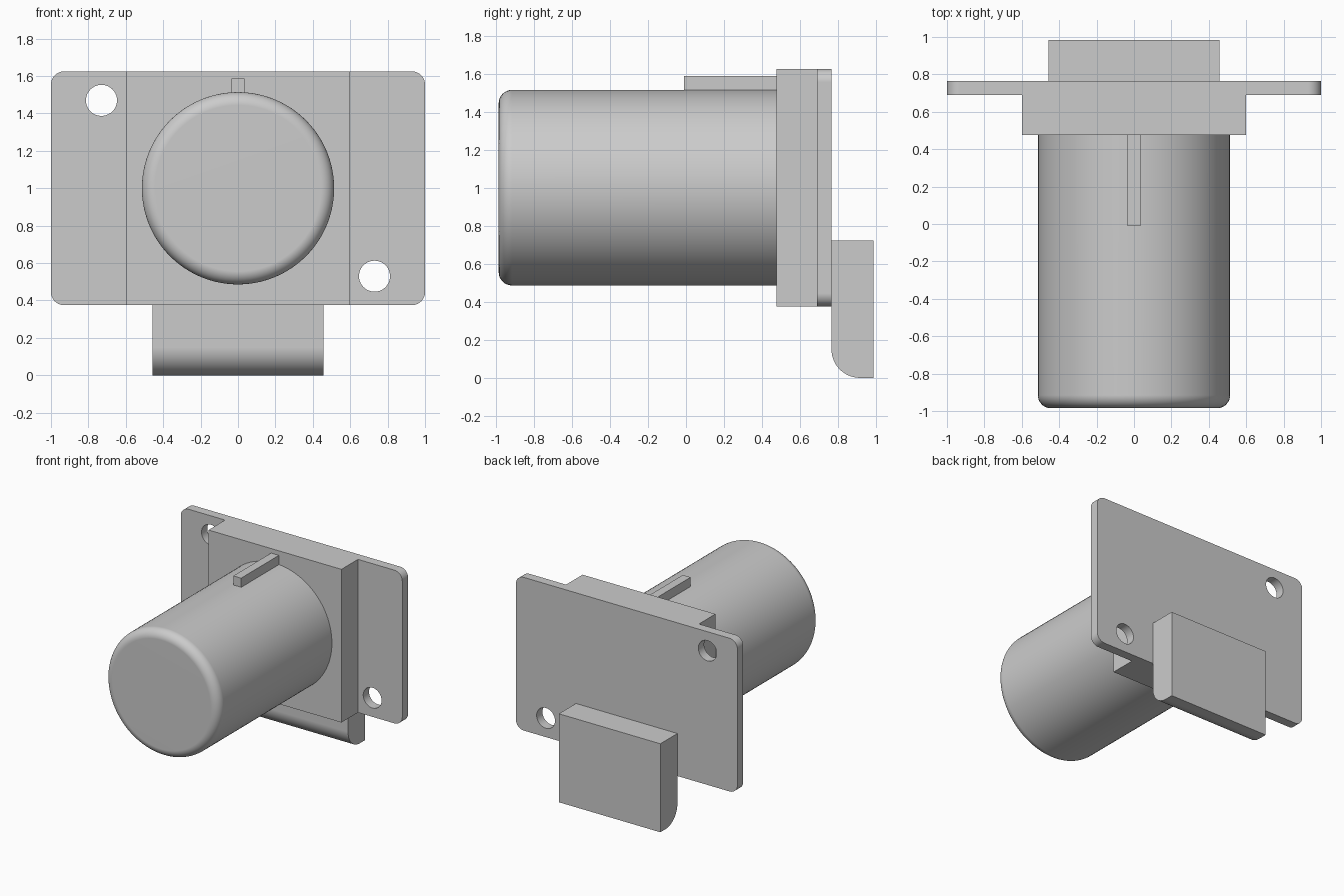
import bpy
import bmesh
from math import cos, sin, pi, radians
from mathutils import Vector

cube = bpy.data.objects.get("Cube")
if cube:
    bpy.data.objects.remove(cube, do_unlink=True)

# One plain grey for every part
grey = bpy.data.materials.new("plain grey")
grey.use_nodes = True
grey.diffuse_color = (0.6, 0.6, 0.6, 1)
grey.node_tree.nodes["Principled BSDF"].inputs["Base Color"].default_value = grey.diffuse_color


def arc(cx, cy, r, start, end, steps):
    """Points on an arc, angles in degrees."""
    angles = [radians(start + (end - start) * i / steps) for i in range(steps + 1)]
    return [(cx + r * cos(a), cy + r * sin(a)) for a in angles]


def finish(name, bm, smooth=False):
    bmesh.ops.recalc_face_normals(bm, faces=bm.faces[:])
    mesh = bpy.data.meshes.new(name)
    bm.to_mesh(mesh)
    bm.free()
    mesh.materials.append(grey)
    obj = bpy.data.objects.new(name, mesh)
    bpy.context.collection.objects.link(obj)
    if smooth:
        bpy.ops.object.select_all(action="DESELECT")
        obj.select_set(True)
        bpy.context.view_layer.objects.active = obj
        bpy.ops.object.shade_smooth_by_angle(angle=radians(30))
        # Keep the large faces flat beside their rounded edges
        weighted = obj.modifiers.new("flat faces", "WEIGHTED_NORMAL")
        weighted.keep_sharp = True
    return obj


def box(name, x, y, z):
    bm = bmesh.new()
    bmesh.ops.create_cube(bm, size=1)
    for v in bm.verts:
        v.co = [lo + (c + 0.5) * (hi - lo) for c, (lo, hi) in zip(v.co, (x, y, z))]
    return finish(name, bm)


def prism(name, loops, place, direction):
    """Fill closed outlines (inner ones become holes) and extrude them."""
    bm = bmesh.new()
    edges = []
    for loop in loops:
        verts = [bm.verts.new(place(*p)) for p in loop]
        edges += [bm.edges.new((a, b)) for a, b in zip(verts, verts[1:] + verts[:1])]
    bmesh.ops.triangle_fill(bm, edges=edges, use_beauty=True)
    grown = bmesh.ops.extrude_face_region(bm, geom=bm.faces[:], use_keep_orig=True)
    moved = [g for g in grown["geom"] if isinstance(g, bmesh.types.BMVert)]
    bmesh.ops.translate(bm, verts=moved, vec=Vector(direction))
    return finish(name, bm, smooth=True)


# Mounting flange: rounded plate with two diagonal screw holes
corner = 0.07
outline = []
for sx, sz, start in ((1, 1, 0), (-1, 1, 90), (-1, -1, 180), (1, -1, 270)):
    outline += arc(sx * (1 - corner), 1 + sz * (0.625 - corner), corner, start, start + 90, 8)
holes = [arc(s * 0.73, 1 - s * 0.47, 0.083, 0, 360, 40)[:-1] for s in (1, -1)]
prism("mounting_flange", [outline] + holes, lambda x, z: (x, 0.69, z), (0, 0.075, 0))

# Raised block between flange and barrel
box("base_block", (-0.6, 0.6), (0.477, 0.69), (0.375, 1.625))

# Barrel: profile of (radius, y) spun around the y axis, front rim rounded
radius, front, rim = 0.514, -0.985, 0.07
profile = [(0, front)] + arc(radius - rim, front + rim, rim, -90, 0, 8) + [(radius, 0.477), (0, 0.477)]
bm = bmesh.new()
points = [bm.verts.new((r, y, 1)) for r, y in profile]
lines = [bm.edges.new(pair) for pair in zip(points, points[1:])]
bmesh.ops.spin(bm, geom=points + lines, cent=(0, 0, 1), axis=(0, 1, 0),
               angle=2 * pi, steps=96, use_merge=True)
bmesh.ops.remove_doubles(bm, verts=bm.verts[:], dist=0.0001)
finish("barrel", bm, smooth=True)

# Key rib along the top of the barrel
box("key_rib", (-0.035, 0.035), (-0.01, 0.477), (1.48, 1.588))

# Rear tab with a rounded lower front edge
tab = arc(0.915, 0.15, 0.15, 180, 270, 14) + [(0.985, 0), (0.985, 0.722), (0.765, 0.722)]
prism("rear_tab", [tab], lambda y, z: (-0.458, y, z), (0.916, 0, 0))
